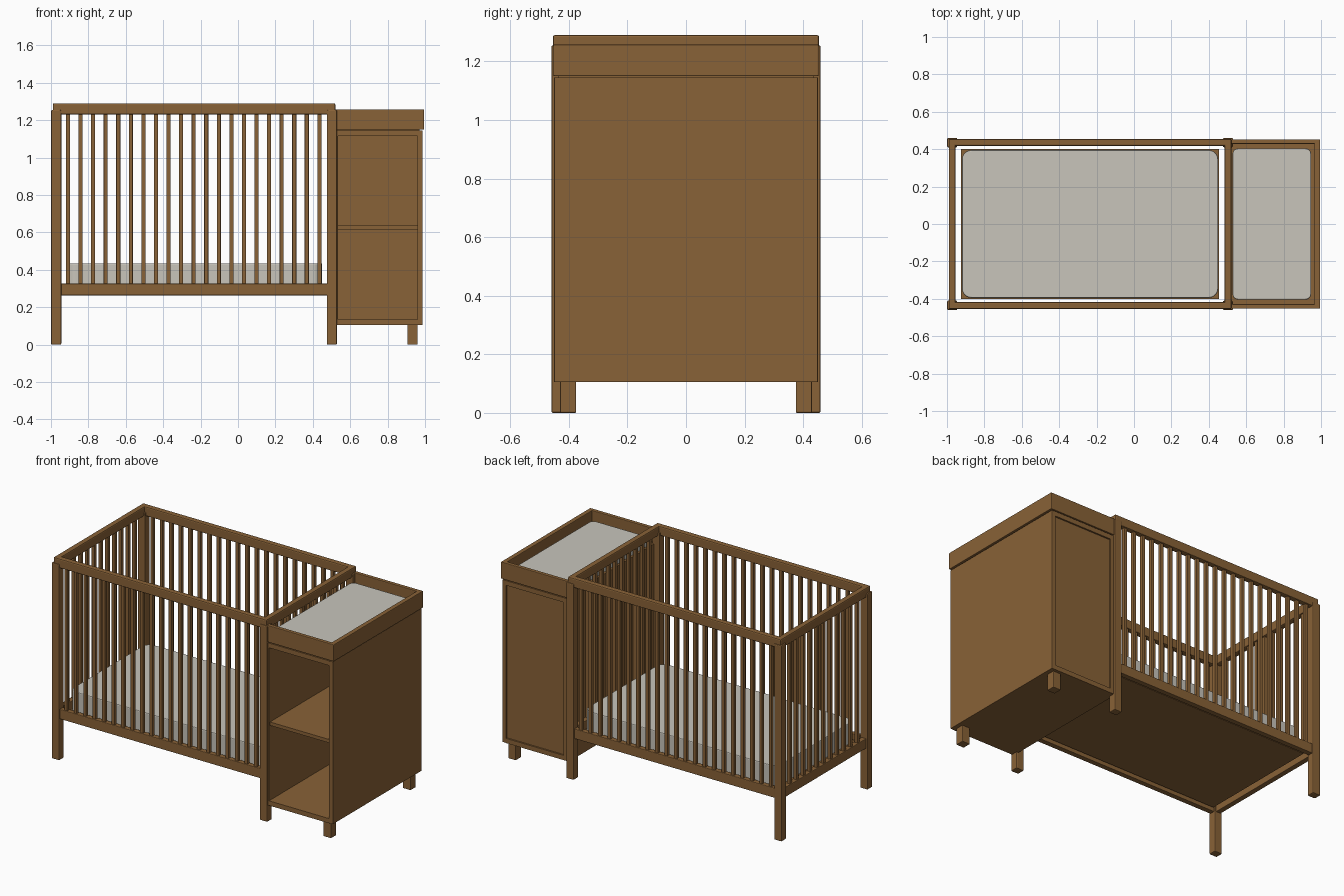
import bpy
import bmesh

default = bpy.data.objects.get("Cube")
if default:
    bpy.data.objects.remove(default, do_unlink=True)


def material(name, rgb):
    mat = bpy.data.materials.new(name)
    mat.use_nodes = True
    color = (*rgb, 1.0)
    mat.diffuse_color = color
    mat.node_tree.nodes["Principled BSDF"].inputs["Base Color"].default_value = color
    return mat


WOOD = material("walnut wood", (0.25, 0.122, 0.038))
FABRIC = material("pale fabric", (0.58, 0.56, 0.50))


def box(name, xs, ys, zs, mat=WOOD, bevel=0.0, corner=0.0):
    """Box between limits; corner rounds the upright edges, bevel softens all."""
    bm = bmesh.new()
    bmesh.ops.create_cube(bm, size=1.0)
    for v in bm.verts:
        for i, (lo, hi) in enumerate((xs, ys, zs)):
            v.co[i] = lo + (v.co[i] + 0.5) * (hi - lo)
    if corner:
        upright = [e for e in bm.edges
                   if abs(e.verts[0].co.z - e.verts[1].co.z) > 1e-4]
        bmesh.ops.bevel(bm, geom=upright, offset=corner, segments=5,
                        profile=0.5, affect='EDGES')
    mesh = bpy.data.meshes.new(name)
    bm.to_mesh(mesh)
    bm.free()
    mesh.materials.append(mat)
    obj = bpy.data.objects.new(name, mesh)
    bpy.context.collection.objects.link(obj)
    if bevel:
        mod = obj.modifiers.new("soft edges", 'BEVEL')
        mod.width = bevel
        mod.segments = 2
        mod.limit_method = 'ANGLE'
    return obj


def span(center, width):
    return (center - width / 2, center + width / 2)


def mirrored(lo, hi, side):
    return tuple(sorted((lo * side, hi * side)))


LEFT_END, RIGHT_END = -0.972, 0.502
SLAT_Z = (0.32, 1.24)
SLAT = 0.022

# Crib long sides: posts, rails and slats
for side, label in ((-1, "front"), (1, "back")):
    for x in (LEFT_END, RIGHT_END):
        end = "outer" if x < 0 else "inner"
        box(f"{label}_{end}_post", span(x, 0.054),
            mirrored(0.41, 0.46, side), (0, 1.255), bevel=0.006)
    box(f"{label}_top_rail", (-0.99, 0.52),
        mirrored(0.418, 0.455, side), (1.23, 1.29), bevel=0.007)
    box(f"{label}_bottom_rail", (-0.96, 0.49),
        mirrored(0.418, 0.452, side), (0.263, 0.326), bevel=0.004)
    for i in range(21):
        box(f"{label}_slat_{i + 1}", span(-0.909 + i * 0.0672, SLAT),
            span(side * 0.435, SLAT), SLAT_Z, bevel=0.003)

# Crib short ends
for x, label in ((LEFT_END, "outer_end"), (RIGHT_END, "inner_end")):
    box(f"{label}_top_rail", span(x, 0.036), (-0.45, 0.45), (1.23, 1.29), bevel=0.007)
    box(f"{label}_bottom_rail", span(x, 0.034), (-0.43, 0.43), (0.263, 0.326), bevel=0.004)
    for i in range(11):
        box(f"{label}_slat_{i + 1}", span(x, SLAT),
            span((i - 5) * 0.0685, SLAT), SLAT_Z, bevel=0.003)

# Mattress on its support board
box("mattress_board", (-0.925, 0.455), (-0.4, 0.4), (0.275, 0.3))
box("mattress", (-0.92, 0.45), (-0.395, 0.395), (0.3, 0.435), FABRIC,
    bevel=0.006, corner=0.05)

# Open cabinet
FRONT, BACK = -0.45, 0.45
box("cabinet_outer_side", (0.96, 0.987), (FRONT, BACK), (0.105, 1.145), bevel=0.002)
box("cabinet_inner_side", (0.515, 0.535), (FRONT, BACK), (0.105, 1.145))
box("cabinet_bottom", (0.53, 0.965), (FRONT, BACK), (0.105, 0.135))
box("cabinet_top", (0.53, 0.965), (FRONT, BACK), (1.115, 1.145))
box("cabinet_shelf", (0.53, 0.965), (FRONT + 0.01, BACK - 0.02), (0.614, 0.636))
box("cabinet_back", (0.53, 0.965), (BACK - 0.025, BACK - 0.01), (0.13, 1.12))
box("cabinet_back_stile", (0.53, 0.552), (BACK - 0.02, BACK), (0.13, 1.12))
for side, label in ((-1, "front"), (1, "back")):
    box(f"cabinet_{label}_leg", (0.905, 0.96),
        mirrored(0.375, 0.43, side), (0, 0.11), bevel=0.004)

# Changing tray with pad
TRAY_Z = (1.15, 1.258)
for side, label in ((-1, "front"), (1, "back")):
    box(f"tray_{label}_wall", (0.52, 0.992),
        mirrored(0.428, 0.453, side), TRAY_Z, bevel=0.004)
box("tray_outer_wall", (0.965, 0.995), (-0.453, 0.453), TRAY_Z, bevel=0.004)
box("tray_floor", (0.515, 0.97), (-0.435, 0.435), (1.143, 1.17))
box("changing_pad", (0.527, 0.947), (-0.404, 0.404), (1.17, 1.21), FABRIC,
    bevel=0.005, corner=0.03)
